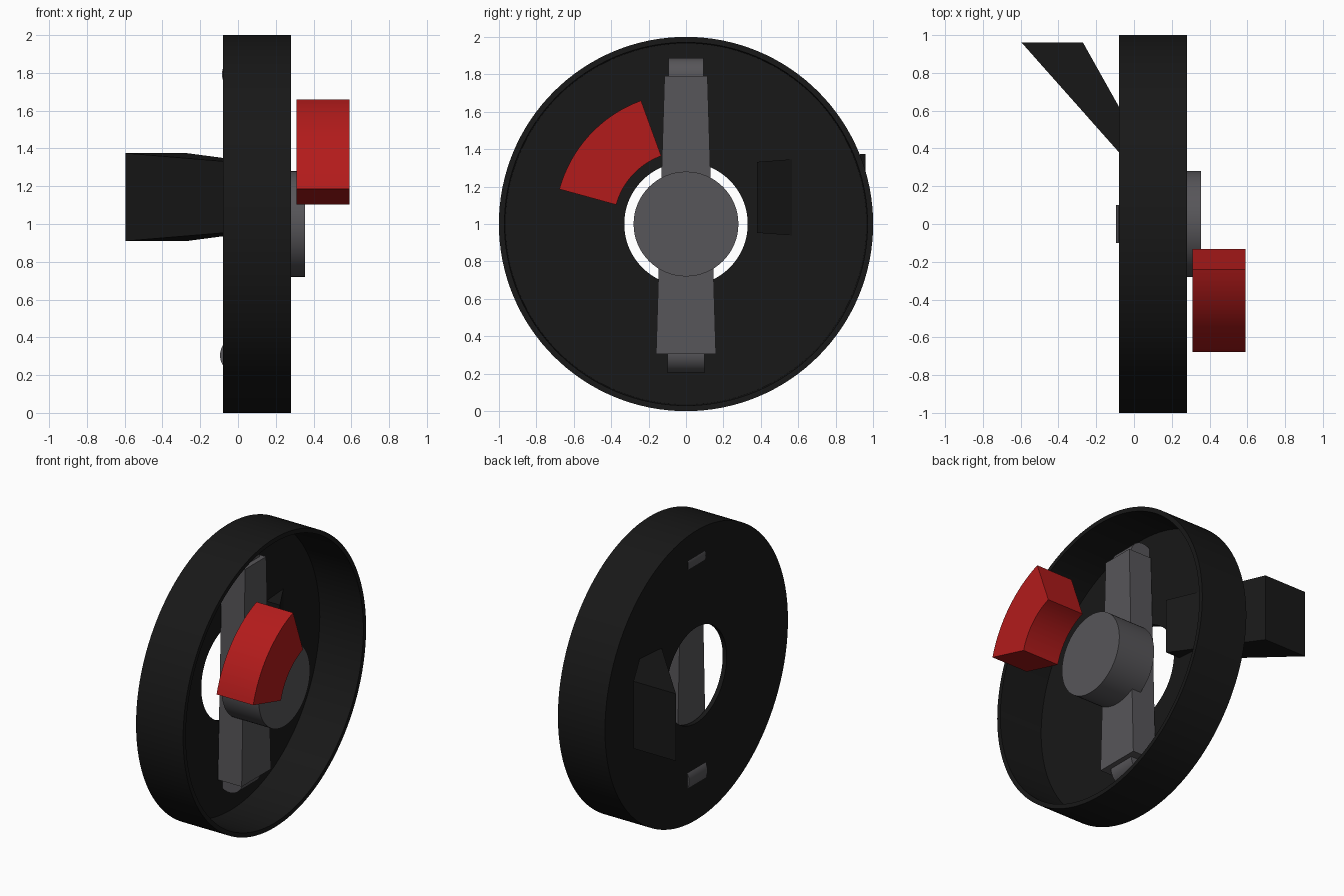
import bpy, bmesh
from math import pi, sin, cos, radians

if "Cube" in bpy.data.objects:
    bpy.data.objects.remove(bpy.data.objects["Cube"])


def material(name, color):
    m = bpy.data.materials.new(name)
    m.diffuse_color = (*color, 1)
    m.use_nodes = True
    m.node_tree.nodes["Principled BSDF"].inputs["Base Color"].default_value = m.diffuse_color
    return m


BLACK = material("black", (0.009, 0.009, 0.009))
GREY = material("grey", (0.095, 0.092, 0.10))
RED = material("red", (0.45, 0.011, 0.011))


def finish(name, bm, mat):
    bmesh.ops.recalc_face_normals(bm, faces=bm.faces)
    me = bpy.data.meshes.new(name)
    bm.to_mesh(me)
    bm.free()
    me.materials.append(mat)
    ob = bpy.data.objects.new(name, me)
    bpy.context.collection.objects.link(ob)
    bpy.ops.object.select_all(action='DESELECT')
    ob.select_set(True)
    bpy.context.view_layer.objects.active = ob
    bpy.ops.object.shade_smooth_by_angle(angle=radians(30))
    return ob


def sweep(name, profile, start, end, steps, mat):
    """Sweep an (x, radius) profile about the x axis through z = 1."""
    bm = bmesh.new()
    full = abs(end - start) >= 360
    rings = []
    for i in range(steps if full else steps + 1):
        a = radians(start + (end - start) * i / steps)
        rings.append([bm.verts.new((x, r * cos(a), 1 + r * sin(a))) for x, r in profile])
    n = len(profile)
    for i in range(steps):
        p, q = rings[i], rings[(i + 1) % len(rings)]
        for j in range(n):
            k = (j + 1) % n
            bm.faces.new((p[j], p[k], q[k], q[j]))
    if not full:
        bm.faces.new(rings[0])
        bm.faces.new(rings[-1])
    return finish(name, bm, mat)


def loft(name, a, b, mat):
    """Solid between two matching polygons."""
    bm = bmesh.new()
    p = [bm.verts.new(v) for v in a]
    q = [bm.verts.new(v) for v in b]
    bm.faces.new(p)
    bm.faces.new(q)
    for i in range(len(p)):
        j = (i + 1) % len(p)
        bm.faces.new((p[i], p[j], q[j], q[i]))
    return finish(name, bm, mat)


def circle(r, n=64):
    return [(r * cos(2 * pi * i / n), r * sin(2 * pi * i / n)) for i in range(n)]


# Shallow cup-shaped wheel with central hole
sweep("wheel_housing", [(-0.08, 0.33), (-0.08, 1), (0.28, 1), (0.28, 0.97),
                        (-0.05, 0.965), (-0.05, 0.33)], 0, 360, 128, BLACK)

# Curved red block
sweep("red_segment", [(0.31, 0.387), (0.59, 0.387), (0.59, 0.702), (0.31, 0.702)],
      110, 164.6, 16, RED)

# Hub
loft("hub", *[[(x, y, 1 + z) for y, z in circle(0.28)] for x in (0.07, 0.355)], GREY)


# Tapered cross bar
def bar_end(z, w, front):
    return [(-0.042, -w, z), (front, -w, z), (front, w, z), (-0.042, w, z)]


loft("cross_bar", bar_end(0.305, 0.16, 0.14), bar_end(1.79, 0.115, 0.135), GREY)

# Pivot pins at the bar ends
for name, cx, cz, r in (("lower_pin", 0.005, 0.305, 0.10), ("upper_pin", 0.008, 1.793, 0.093)):
    loft(name, *[[(cx + u, y, cz + v) for u, v in circle(r)] for y in (-r, r)], GREY)


# Slanted rear bracket
def bracket_end(y, x0, x1, z0, z1):
    return [(x0, y, z0), (x1, y, z0), (x1, y, z1), (x0, y, z1)]


loft("rear_bracket", bracket_end(0.96, -0.595, -0.27, 0.91, 1.375),
     bracket_end(0.38, -0.08, 0.055, 0.953, 1.332), BLACK)
